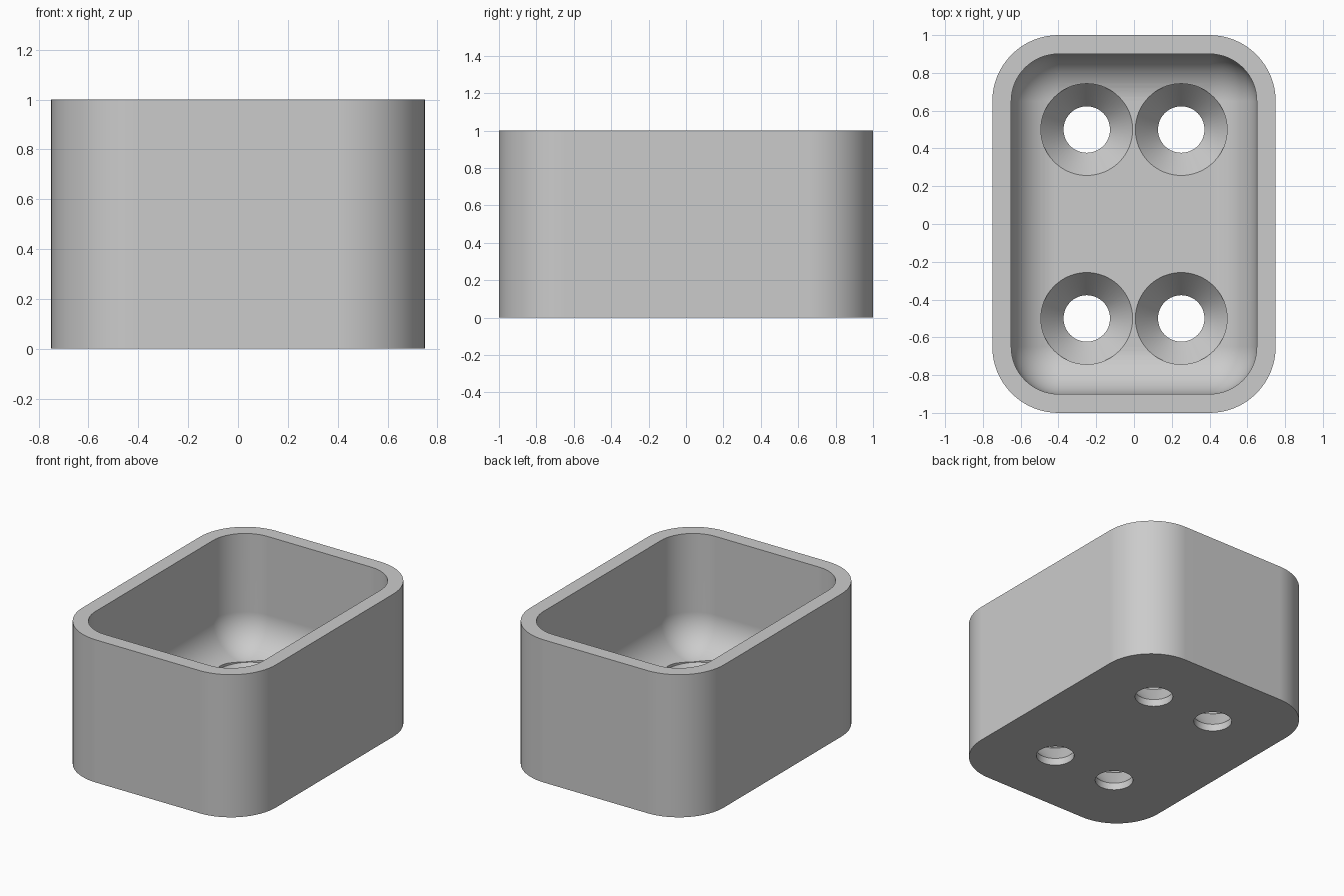
import bpy
import bmesh
from math import cos, sin, pi, radians

cube = bpy.data.objects.get("Cube")
if cube:
    bpy.data.objects.remove(cube, do_unlink=True)

CORNER_X, CORNER_Y = 0.4, 0.65      # centres of the rounded corners
OUTER_R, INNER_R = 0.35, 0.25
HEIGHT, FLOOR = 1.0, 0.2
STEPS = 16                          # segments per quarter circle


def rounded_ring(radius, z):
    """Points of a rounded rectangle, anticlockwise."""
    points = []
    for quarter, (sx, sy) in enumerate([(1, 1), (-1, 1), (-1, -1), (1, -1)]):
        for i in range(STEPS + 1):
            a = (quarter + i / STEPS) * pi / 2
            points.append((sx * CORNER_X + radius * cos(a),
                           sy * CORNER_Y + radius * sin(a), z))
    return points


def round_ring(cx, cy, radius, z, sides=64):
    return [(cx + radius * cos(2 * pi * i / sides),
             cy + radius * sin(2 * pi * i / sides), z) for i in range(sides)]


def loft(bm, rings):
    """Skin a stack of rings and cap both ends."""
    loops = [[bm.verts.new(p) for p in ring] for ring in rings]
    for low, high in zip(loops, loops[1:]):
        for i in range(len(low)):
            j = (i + 1) % len(low)
            bm.faces.new((low[i], low[j], high[j], high[i]))
    bm.faces.new(loops[0][::-1])
    bm.faces.new(loops[-1])


def finish(bm, name):
    bmesh.ops.remove_doubles(bm, verts=bm.verts, dist=1e-5)
    bmesh.ops.recalc_face_normals(bm, faces=bm.faces)
    mesh = bpy.data.meshes.new(name)
    bm.to_mesh(mesh)
    bm.free()
    obj = bpy.data.objects.new(name, mesh)
    bpy.context.collection.objects.link(obj)
    return obj


# Open box: outer wall, flat rim, inner wall, rounded transition to the floor
rings = [rounded_ring(OUTER_R, 0), rounded_ring(OUTER_R, HEIGHT),
         rounded_ring(INNER_R, HEIGHT)]
for i in range(STEPS + 1):
    a = i / STEPS * pi / 2
    rings.append(rounded_ring(INNER_R * cos(a), FLOOR + INNER_R * (1 - sin(a))))
bm = bmesh.new()
loft(bm, rings)
box = finish(bm, "open_box")

# Countersunk screw holes
bm = bmesh.new()
for x in (-0.25, 0.25):
    for y in (-0.5, 0.5):
        profile = [(0.123, -0.1), (0.123, 0.05), (0.243, FLOOR - 0.002), (0.243, 0.4)]
        loft(bm, [round_ring(x, y, r, z) for r, z in profile])
cutter = finish(bm, "screw_hole_cutter")
cutter.hide_render = True

cut = box.modifiers.new("screw_holes", 'BOOLEAN')
cut.operation = 'DIFFERENCE'
cut.solver = 'EXACT'
cut.object = cutter
bpy.ops.object.select_all(action='DESELECT')
box.select_set(True)
bpy.context.view_layer.objects.active = box
bpy.ops.object.modifier_apply(modifier=cut.name)
bpy.data.objects.remove(cutter, do_unlink=True)

# Plain grey finish
grey = bpy.data.materials.new("plain_grey")
grey.use_nodes = True
colour = (0.6, 0.6, 0.6, 1)
grey.diffuse_color = colour
grey.node_tree.nodes["Principled BSDF"].inputs["Base Color"].default_value = colour
box.data.materials.clear()
box.data.materials.append(grey)

# Smooth curves, crisp edges
bpy.ops.object.shade_smooth_by_angle(angle=radians(30))
weighted = box.modifiers.new("even_shading", 'WEIGHTED_NORMAL')
weighted.keep_sharp = True
